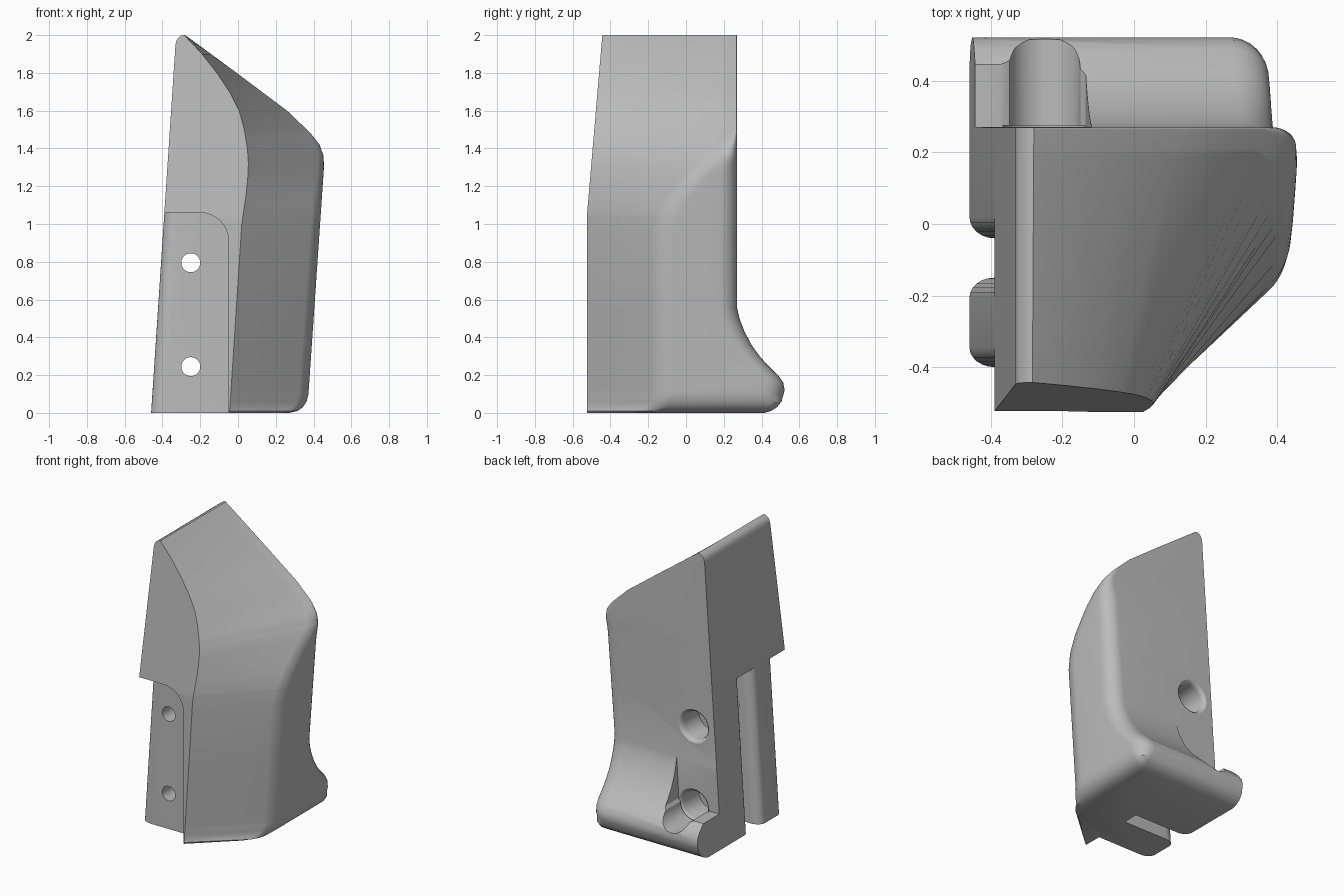
import bpy, bmesh
from math import sin, cos, pi, radians
from mathutils import Vector

cube = bpy.data.objects.get("Cube")
if cube:
    bpy.data.objects.remove(cube, do_unlink=True)

grey = bpy.data.materials.new("plain_grey")
grey.use_nodes = True
grey.diffuse_color = (0.5, 0.5, 0.5, 1)
grey.node_tree.nodes["Principled BSDF"].inputs["Base Color"].default_value = (0.5, 0.5, 0.5, 1)


def loft(name, rings):
    """Skin a list of equal closed rings and cap both ends."""
    bm = bmesh.new()
    loops = [[bm.verts.new(p) for p in ring] for ring in rings]
    n = len(loops[0])
    for a, b in zip(loops, loops[1:]):
        for i in range(n):
            j = (i + 1) % n
            bm.faces.new((a[i], a[j], b[j], b[i]))
    bm.faces.new(loops[0])
    bm.faces.new(loops[-1])
    bmesh.ops.recalc_face_normals(bm, faces=bm.faces)
    mesh = bpy.data.meshes.new(name)
    bm.to_mesh(mesh)
    bm.free()
    obj = bpy.data.objects.new(name, mesh)
    bpy.context.collection.objects.link(obj)
    obj.data.materials.append(grey)
    return obj


def curve(z, keys):
    """Linear reading of (height, value) keys."""
    for (z0, v0), (z1, v1) in zip(keys, keys[1:]):
        if z <= z1:
            return v0 + (v1 - v0) * max(0, z - z0) / (z1 - z0)
    return keys[-1][1]


def fillet(prev, corner, nxt, dist, steps=8):
    """Round a corner with a curve starting dist away from it."""
    p, c, n = Vector(prev), Vector(corner), Vector(nxt)
    a = c + (p - c).normalized() * min(dist, 0.45 * (p - c).length)
    b = c + (n - c).normalized() * min(dist, 0.45 * (n - c).length)
    pts = []
    for i in range(steps + 1):
        t = i / steps
        w = 1.414 * (1 - t) * t
        pts.append((a * (1 - t) ** 2 + c * w + b * t * t) / ((1 - t) ** 2 + w + t * t))
    return pts


# Outline of the body, given by height
LEFT = [(0, -.46), (1.95, -.331), (1.975, -.324), (1.99, -.312), (2, -.295)]
FRONT = [(0, -.525), (1.04, -.525), (2, -.443)]
FRONT_EDGE = [(0, -.045), (1, .02), (1.15, .042), (1.25, .052), (1.32, .055), (1.4, .05),
              (1.5, .033), (1.6, .006), (1.7, -.045), (1.8, -.112), (1.9, -.19), (2, -.284)]
SIDE = [(0, .27), (.01, .315), (.03, .343), (.06, .363), (.1, .373), (1.3, .455), (1.36, .453),
        (1.42, .432), (1.48, .385), (1.6, .26), (1.8, -.007), (1.98, -.252), (2, -.28)]
CHAMFER_END = [(0, -.235), (.03, -.165), (.1, -.135), (.95, -.135), (1.05, -.11), (1.15, -.05),
               (1.25, .04), (1.37, .16), (1.45, .23), (1.5, .262)]
BACK = [(0, .415), (.01, .45), (.03, .482), (.06, .506), (.12, .522), (.16, .515), (.196, .49),
        (.254, .431), (.3, .39), (.36, .347), (.43, .31), (.5, .283), (.56, .27)]
BACK_ROUND = [(0, .02), (.1, .11), (.5, .1), (1.3, .09), (1.5, .01)]


def section(z):
    x0, y0, xe = curve(z, LEFT), curve(z, FRONT), curve(z, FRONT_EDGE)
    xs, yc, yb = curve(z, SIDE), curve(z, CHAMFER_END), curve(z, BACK)
    edge, side, corner, end = (xe, y0), (xs, yc), (xs, yb), (x0, yb)
    pts = [(x0, y0), edge]
    pts += fillet(edge, side, corner, .07)
    pts += fillet(side, corner, end, curve(z, BACK_ROUND))
    pts.append(end)
    return [(p[0], p[1], z) for p in pts]


tables = (LEFT, FRONT, FRONT_EDGE, SIDE, CHAMFER_END, BACK, BACK_ROUND)
levels = sorted({k[0] for t in tables for k in t})
body = loft("bracket_body", [section(z) for z in levels])


def cut(cutter):
    cutter.hide_render = True
    mod = body.modifiers.new(cutter.name, "BOOLEAN")
    mod.operation = "DIFFERENCE"
    mod.solver = "EXACT"
    mod.object = cutter
    bpy.context.view_layer.objects.active = body
    bpy.ops.object.modifier_apply(modifier=mod.name)
    bpy.data.objects.remove(cutter, do_unlink=True)


def prism_y(name, profile, y0, y1):
    return loft(name, [[(x, y, z) for x, z in profile] for y in (y0, y1)])


# Front recess and the slot behind it share one rounded outline
TOP, INNER, R = 1.06, -.05, .15
outline = [(-1, -.1), (INNER, -.1)]
outline += [(INNER - R + R * cos(i * pi / 16), TOP - R + R * sin(i * pi / 16)) for i in range(9)]
outline.append((-1, TOP))
cut(prism_y("front_recess", outline, -.8, -.4))
cut(prism_y("slot", outline, -.15, -.04))


# Rounded mouths that follow the leaning left wall
def mouth(name, profile):
    cut(loft(name, [[(x - .46 + .066 * z, y, z) for x, y in profile] for z in (-.1, TOP)]))


def lip(y_wall, y_inner):
    angles = [i * pi / 12 for i in range(7)]
    return [(.07 * (1 - cos(a)), y_wall + (y_inner - y_wall) * sin(a)) for a in angles]


mouth("recess_mouth", [(-.3, -.345)] + lip(-.345, -.4) + [(.07, -.6), (-.3, -.6)])
mouth("slot_mouth", [(-.3, -.205)] + lip(-.205, -.15) + lip(.02, -.04)[::-1] + [(-.3, .02)])


# Screw holes with wide sockets at the back
def bore(name, z, stations):
    turn = [i * pi / 20 for i in range(40)]
    cut(loft(name, [[(-.25 + r * cos(a), y, z + r * sin(a)) for a in turn] for y, r in stations]))


for z in (.245, .795):
    bore("screw_hole", z, [(-1, .05), (1, .05)])
    bore("screw_socket", z, [(.08, .095), (.24, .095), (.255, .099), (.265, .107),
                             (.271, .117), (.275, .117)])

# Channel through the foot that gives access to the lower screw
channel = [(-.8, .7), (-.8, .24), (-.375, .24), (-.355, .232)]
channel += [(-.25 + .1 * cos(a), .25 + .1 * sin(a))
            for a in (pi + i * pi / 14 for i in range(1, 15))]
channel += [(-.135, .27), (-.11, .7)]
cut(prism_y("foot_channel", channel, .271, .8))

bpy.ops.object.select_all(action="DESELECT")
body.select_set(True)
bpy.context.view_layer.objects.active = body
bpy.ops.object.shade_smooth_by_angle(angle=radians(30))
